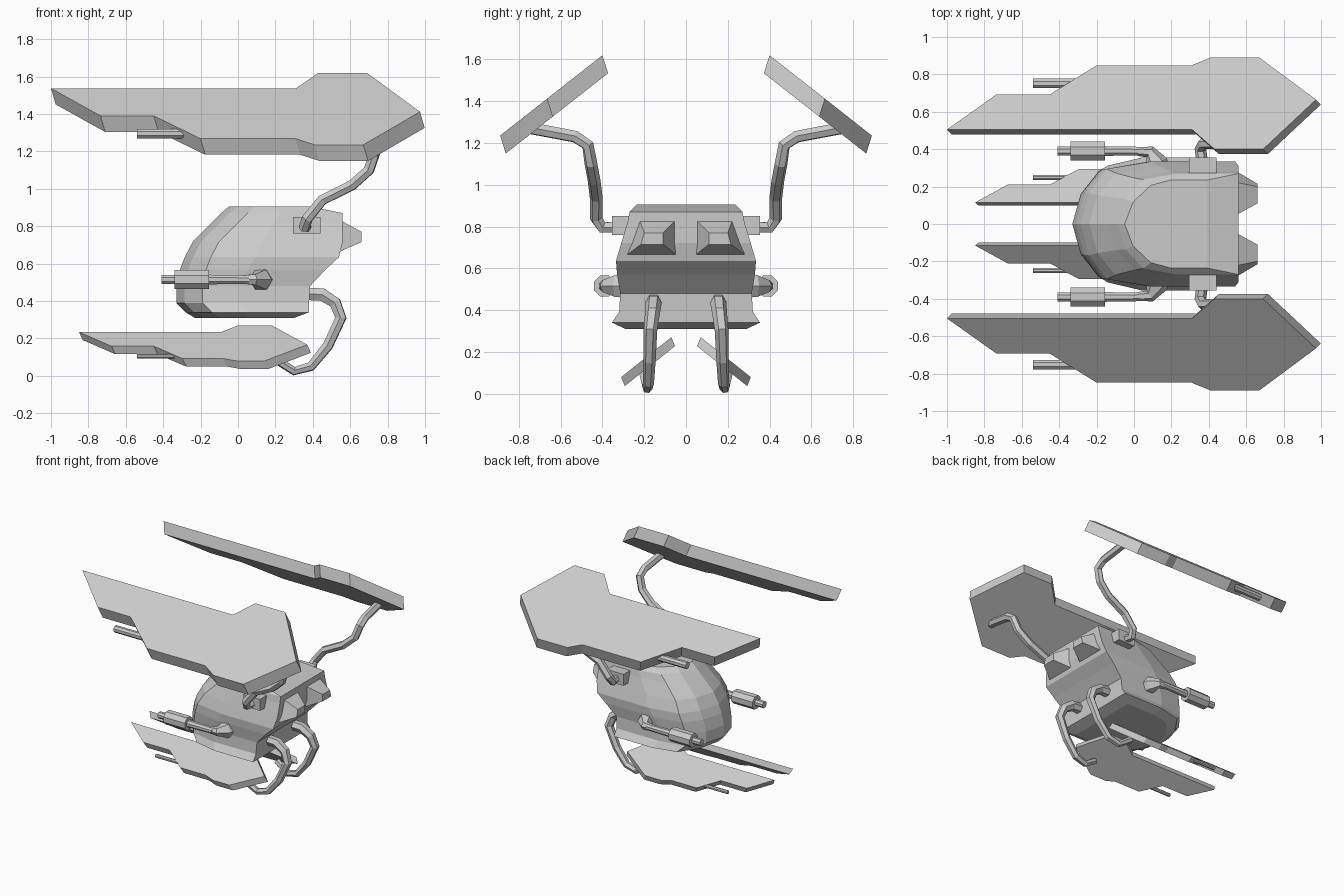
import bpy
import bmesh
from math import cos, sin, pi
from mathutils import Vector

default_cube = bpy.data.objects.get("Cube")
if default_cube:
    bpy.data.objects.remove(default_cube, do_unlink=True)

# Single plain hull colour
HULL_COLOUR = (0.6, 0.6, 0.6, 1)
hull = bpy.data.materials.new("hull_grey")
hull.use_nodes = True
hull.diffuse_color = HULL_COLOUR
hull.node_tree.nodes["Principled BSDF"].inputs["Base Color"].default_value = HULL_COLOUR


def add_object(name, mesh, mirrored=True):
    mesh.materials.clear()
    mesh.materials.append(hull)
    obj = bpy.data.objects.new(name, mesh)
    bpy.context.scene.collection.objects.link(obj)
    if mirrored:
        mirror = obj.modifiers.new("other_side", 'MIRROR')
        mirror.use_axis = (False, True, False)
        mirror.use_mirror_merge = False
    return obj


def loft(name, rings, mirrored=True):
    """Skin a list of equal-length point rings and close both ends."""
    bm = bmesh.new()
    rows = [[bm.verts.new(p) for p in ring] for ring in rings]
    count = len(rows[0])
    for lower, upper in zip(rows, rows[1:]):
        for i in range(count):
            j = (i + 1) % count
            bm.faces.new((lower[i], lower[j], upper[j], upper[i]))
    bm.faces.new(rows[0][::-1])
    bm.faces.new(rows[-1])
    bmesh.ops.recalc_face_normals(bm, faces=bm.faces)
    mesh = bpy.data.meshes.new(name)
    bm.to_mesh(mesh)
    bm.free()
    return add_object(name, mesh, mirrored)


def lathe(name, y, z, profile, sides=8):
    """Turn (x, radius) stations around a line running along x."""
    angles = [2 * pi * (i + 0.5) / sides for i in range(sides)]
    return loft(name, [[(x, y + r * cos(a), z + r * sin(a)) for a in angles]
                       for x, r in profile])


def tube(name, points, radius, scales=None):
    """Six-sided bent pipe through the given points."""
    curve = bpy.data.curves.new(name, 'CURVE')
    curve.dimensions = '3D'
    curve.bevel_depth = radius
    curve.bevel_resolution = 1
    curve.use_fill_caps = True
    spline = curve.splines.new('POLY')
    spline.points.add(len(points) - 1)
    for i, p in enumerate(points):
        spline.points[i].co = (*p, 1)
        spline.points[i].radius = scales[i] if scales else 1
    temp = bpy.data.objects.new(name + "_path", curve)
    bpy.context.scene.collection.objects.link(temp)
    bpy.context.view_layer.update()
    graph = bpy.context.evaluated_depsgraph_get()
    mesh = bpy.data.meshes.new_from_object(temp.evaluated_get(graph))
    bpy.data.objects.remove(temp, do_unlink=True)
    for poly in mesh.polygons:
        poly.use_smooth = False
    return add_object(name, mesh)


def wing(name, outline, inner_y, top_z, slope, offset):
    """Tilted plate: outline in plan, height falling away from the inner edge."""
    top = [Vector((x, y, top_z - (y - inner_y) * slope)) for x, y in outline]
    bottom = [p + Vector(offset) for p in top]
    return loft(name, [bottom, top])


# Faceted body: level rings given as height, nose x, tail x, half width
levels = [
    (.31, -.23, .30, .29), (.34, -.28, .38, .355), (.39, -.33, .38, .32),
    (.48, -.33, .385, .315), (.57, -.31, .47, .33), (.635, -.285, .54, .335),
    (.72, -.24, .56, .31), (.82, -.14, .56, .28), (.87, -.09, .56, .27),
    (.905, -.05, .39, .235),
]
rings = []
for z, nose, tail, w in levels:
    cheek = nose + .14
    half = [(nose + .045, w * .5), (cheek, w * .88),
            (cheek + (tail - cheek) * .35, w), (tail, w)]
    rings.append([(nose, 0, z)] + [(x, y, z) for x, y in half]
                 + [(x, -y, z) for x, y in reversed(half)])
loft("body", rings, mirrored=False)

# Rear thrusters
base = [(.05, .667), (.28, .667), (.222, .83), (.05, .83)]
tip = [(.11, .715), (.215, .715), (.2, .77), (.11, .77)]
loft("rear_thruster", [[(x, y, z) for y, z in ring]
                       for x, ring in ((.55, base), (.66, tip))])

# Upper and lower wings
wing("upper_wing",
     [(-1, .505), (-.735, .693), (-.45, .693), (-.2, .848), (.307, .848), (.41, .89),
      (.67, .89), (.973, .665), (.69, .4), (.43, .4), (.31, .505)],
     .4, 1.62, .785, (.025, -.027, -.086))
wing("lower_wing",
     [(-.85, .115), (-.676, .21), (-.45, .21), (-.297, .293), (-.08, .293), (0, .31),
      (.14, .31), (.37, .2), (.18, .07), (0, .07), (-.09, .115)],
     .07, .27, .795, (.02, -.017, -.043))

# Wing guns
lathe("upper_wing_gun", .752, 1.295, [(-.54, .027), (-.22, .027)])
lathe("lower_wing_gun", .248, .105, [(-.54, .014), (-.3, .014)])

# Side guns with flared elbows on the body
lathe("side_gun", .39, .515,
      [(-.41, .026), (-.34, .026), (-.34, .054), (-.155, .054), (-.155, .028), (.06, .024)])
tube("side_gun_elbow", [(.02, .388, .515), (.085, .385, .515), (.12, .33, .515), (.13, .27, .515)],
     .03, [.8, 1.1, 2, 2.2])

# Upper wing arms with mount blocks
loft("arm_mount", [[(x, y, z) for x, z in ((.295, .76), (.44, .76), (.44, .85), (.295, .85))]
                   for y in (.22, .355)])
tube("upper_arm",
     [(.37, .3, .8), (.355, .4, .795), (.37, .43, .84), (.45, .43, .94), (.61, .44, 1.02),
      (.7, .455, 1.1), (.73, .47, 1.19), (.73, .53, 1.23), (.72, .74, 1.27)], .031)

# Curved lower wing arms
tube("lower_arm",
     [(.33, .155, .44), (.45, .155, .435), (.52, .16, .39), (.55, .17, .31), (.48, .175, .16),
      (.39, .18, .05), (.3, .185, .025), (.2, .2, .09)],
     .03, [1.3, 1.3, 1.2, 1.1, 1, .9, .8, .8])
